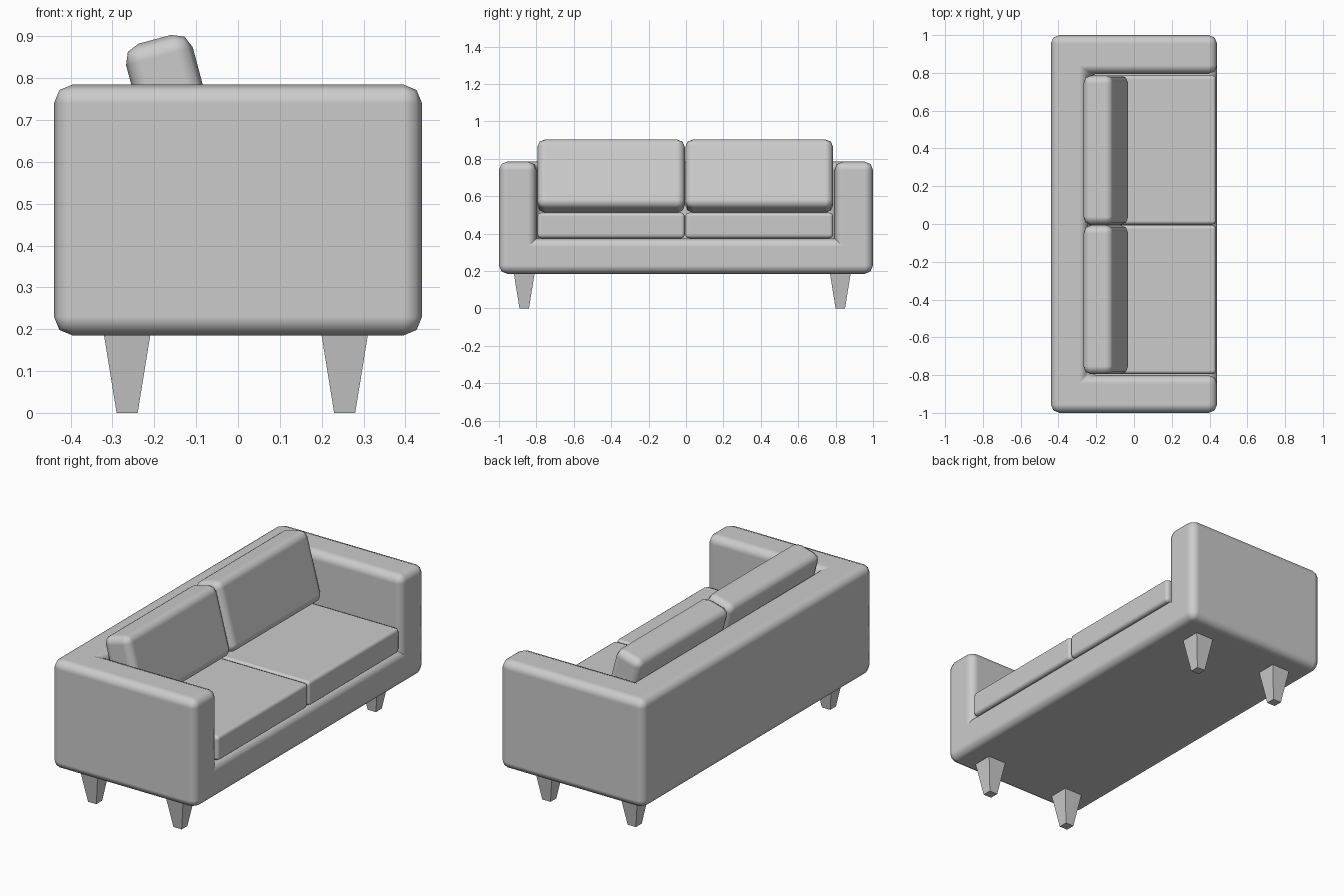
import bpy, bmesh, math
from mathutils import Matrix

if "Cube" in bpy.data.objects:
    bpy.data.objects.remove(bpy.data.objects["Cube"])


def finish(name, bm, bevel=0.0):
    """Turn a bmesh into an object with rounded, smooth-shaded edges."""
    bmesh.ops.recalc_face_normals(bm, faces=bm.faces[:])
    for f in bm.faces:
        f.smooth = bevel > 0
    mesh = bpy.data.meshes.new(name)
    bm.to_mesh(mesh)
    bm.free()
    ob = bpy.data.objects.new(name, mesh)
    bpy.context.collection.objects.link(ob)
    if bevel:
        mod = ob.modifiers.new("rounding", 'BEVEL')
        mod.width = bevel
        mod.segments = 2
        mod.limit_method = 'ANGLE'
        mod.angle_limit = math.radians(40)
        mod.harden_normals = True
    return ob


def box(lo, hi):
    bm = bmesh.new()
    size = [b - a for a, b in zip(lo, hi)]
    mid = [(a + b) / 2 for a, b in zip(lo, hi)]
    bmesh.ops.create_cube(bm, size=1, matrix=Matrix.Translation(mid) @ Matrix.Diagonal((*size, 1)))
    return bm


# Frame: base slab, with the back and arms raised from its top as one U shape
BACK_X, ARM_L, ARM_R = -0.245, -0.80, 0.795
BASE_TOP, FRAME_TOP = 0.375, 0.785
bm = box((-0.44, -1, 0.185), (0.44, 1, BASE_TOP))
for co, no in (((BACK_X, 0, 0), (1, 0, 0)), ((0, ARM_L, 0), (0, 1, 0)), ((0, ARM_R, 0), (0, 1, 0))):
    bmesh.ops.bisect_plane(bm, geom=bm.verts[:] + bm.edges[:] + bm.faces[:], plane_co=co, plane_no=no)
raised = []
for f in bm.faces:
    c = f.calc_center_median()
    if c.z > BASE_TOP - 1e-4 and not (c.x > BACK_X and ARM_L < c.y < ARM_R):
        raised.append(f)
ext = bmesh.ops.extrude_face_region(bm, geom=raised)["geom"]
bmesh.ops.translate(bm, verts=[g for g in ext if isinstance(g, bmesh.types.BMVert)],
                    vec=(0, 0, FRAME_TOP - BASE_TOP))
bmesh.ops.dissolve_limit(bm, angle_limit=0.01, verts=bm.verts[:], edges=bm.edges[:])
finish("sofa_frame", bm, 0.045)

# Seat and leaning back cushions, one of each per side
for side, y0, y1 in (("left", -0.795, -0.006), ("right", -0.004, 0.787)):
    finish("seat_cushion_" + side, box((-0.26, y0, 0.375), (0.435, y1, 0.512)), 0.02)
    bm = box((-0.0825, y0, -0.192), (0.0825, y1, 0.192))
    bm.transform(Matrix.Translation((-0.149, 0, 0.7075)) @ Matrix.Rotation(math.radians(-15), 4, 'Y'))
    finish("back_cushion_" + side, bm, 0.042)

# Tapered square legs
for xn, x in (("back", -0.265), ("front", 0.255)):
    for yn, y in (("left", -0.865), ("right", 0.825)):
        bm = box((x - 0.056, y - 0.056, 0), (x + 0.056, y + 0.056, 0.19))
        for v in bm.verts:
            if v.co.z < 0.01:
                v.co.x = x + (v.co.x - x) * 0.45
                v.co.y = y + (v.co.y - y) * 0.45
        finish(f"{xn}_{yn}_leg", bm)
